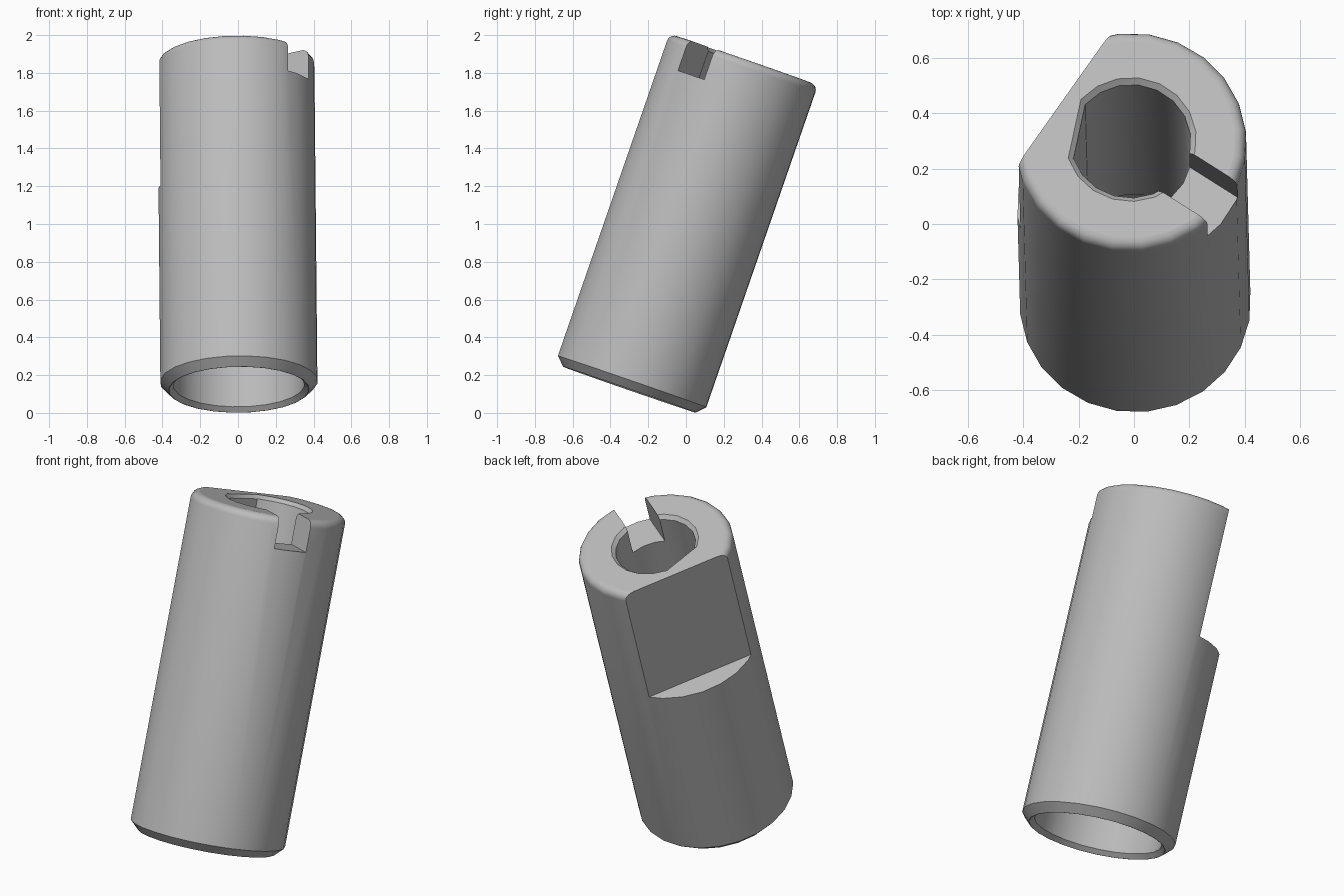
import bpy
import bmesh
from math import sin, cos, pi, radians
from mathutils import Matrix, Vector

if "Cube" in bpy.data.objects:
    bpy.data.objects.remove(bpy.data.objects["Cube"], do_unlink=True)

LENGTH, RADIUS, FILLET, CHAMFER = 1.85, 0.418, 0.04, 0.045
SHOULDER = 0.62                      # height where the wide bore ends
KEY_ANGLE = radians(-33.7)           # slot direction; the flat is opposite

metal = bpy.data.materials.new("grey metal")
metal.use_nodes = True
grey = (0.5, 0.5, 0.5, 1)
metal.diffuse_color = grey
metal.node_tree.nodes["Principled BSDF"].inputs["Base Color"].default_value = grey


def make_object(name, bm):
    bmesh.ops.recalc_face_normals(bm, faces=bm.faces[:])
    mesh = bpy.data.meshes.new(name)
    bm.to_mesh(mesh)
    bm.free()
    mesh.materials.append(metal)
    obj = bpy.data.objects.new(name, mesh)
    bpy.context.collection.objects.link(obj)
    return obj


def lathe(name, profile, angles):
    """Closed solid from (radius, height) rings placed at the given angles."""
    bm = bmesh.new()
    rings = [[bm.verts.new((r * cos(a), r * sin(a), z)) for a in angles]
             for r, z in profile]
    n = len(angles)
    for low, high in zip(rings, rings[1:]):
        for i in range(n):
            j = (i + 1) % n
            bm.faces.new((low[i], low[j], high[j], high[i]))
    bm.faces.new(rings[0])
    bm.faces.new(rings[-1])
    return make_object(name, bm)


def box(name, low, high):
    """Box between two corners, turned to the key direction."""
    low, high = Vector(low), Vector(high)
    bm = bmesh.new()
    bmesh.ops.create_cube(bm, size=1)
    size = Matrix.Diagonal((*(high - low), 1))
    turn = Matrix.Rotation(KEY_ANGLE, 4, "Z")
    bm.transform(turn @ Matrix.Translation((low + high) / 2) @ size)
    return make_object(name, bm)


# Outer body with chamfered foot and rounded top edge
outer_angles = [2 * pi * (i + 0.4) / 24 for i in range(24)]
profile = [(RADIUS - CHAMFER, 0), (RADIUS, CHAMFER)]
for i in range(6):
    t = pi / 2 * i / 5
    profile.append((RADIUS - FILLET + FILLET * cos(t),
                    LENGTH - FILLET + FILLET * sin(t)))
body = lathe("sleeve_body", profile, outer_angles)

# Narrow bore with one flattened side and a chamfered mouth
start = radians(197.6)
bore_angles = [start + radians(302) * i / 16 for i in range(17)]
cutters = [lathe("bore_cutter", [(0.217, SHOULDER - 0.1), (0.217, LENGTH - 0.02),
                                 (0.237, LENGTH), (0.257, LENGTH + 0.02)], bore_angles)]

# Wide bore at the foot, chamfered to a thin lip
cutters.append(lathe("wide_bore_cutter", [(0.381, -0.01), (0.347, 0.024),
                                          (0.347, SHOULDER)], outer_angles))

# Key slot through one wall, and the flat on the opposite side
cutters.append(box("slot_cutter", (0.1, -0.103, LENGTH - 0.172), (0.6, 0.079, 2.1)))
cutters.append(box("flat_cutter", (-0.7, -0.7, LENGTH - 0.73), (-0.288, 0.7, 2.1)))

bpy.context.view_layer.objects.active = body
for cutter in cutters:
    mod = body.modifiers.new(cutter.name, "BOOLEAN")
    mod.operation = "DIFFERENCE"
    mod.solver = "EXACT"
    mod.object = cutter
    bpy.ops.object.modifier_apply(modifier=mod.name)
for cutter in cutters:
    bpy.data.objects.remove(cutter, do_unlink=True)

# Smooth round walls, keep the end faces flat
bpy.ops.object.select_all(action="DESELECT")
body.select_set(True)
bpy.ops.object.shade_smooth_by_angle(angle=radians(30))
for face in body.data.polygons:
    if abs(face.normal.z) > 0.999:
        face.use_smooth = False

# Lean the finished sleeve backwards
lean = Matrix.Rotation(-0.0095, 4, "Y") @ Matrix.Rotation(radians(-19.1), 4, "X")
body.data.transform(Matrix.Translation((0.005, -0.3, 0.123)) @ lean)
body.data.update()
